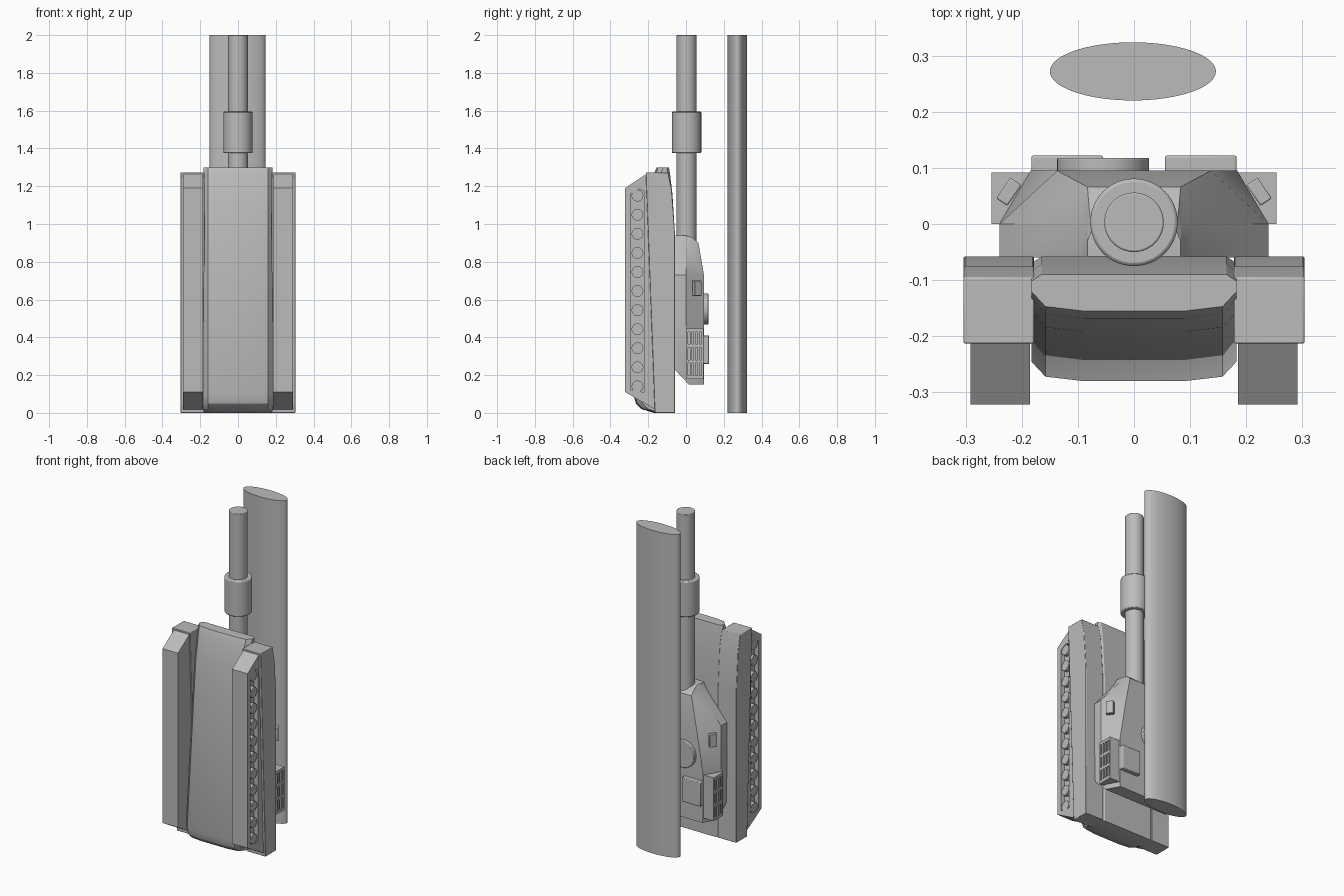
import bpy, bmesh, math
from mathutils import Matrix, Vector

old = bpy.data.objects.get("Cube")
if old:
    bpy.data.objects.remove(old, do_unlink=True)

grey = bpy.data.materials.new("plain_grey")
grey.use_nodes = True
colour = (0.5, 0.5, 0.5, 1)
grey.diffuse_color = colour
grey.node_tree.nodes["Principled BSDF"].inputs["Base Color"].default_value = colour


def finish(name, bm, bevel=0):
    bmesh.ops.recalc_face_normals(bm, faces=bm.faces)
    mesh = bpy.data.meshes.new(name)
    bm.to_mesh(mesh)
    bm.free()
    mesh.materials.append(grey)
    obj = bpy.data.objects.new(name, mesh)
    bpy.context.collection.objects.link(obj)
    if bevel:
        mod = obj.modifiers.new("Bevel", "BEVEL")
        mod.width, mod.segments = bevel, 2
    bpy.ops.object.select_all(action="DESELECT")
    obj.select_set(True)
    bpy.context.view_layer.objects.active = obj
    bpy.ops.object.shade_smooth_by_angle(angle=math.radians(28))
    return obj


def loft(name, sections, bevel=0):
    """Skin a row of outlines and cap both ends."""
    bm = bmesh.new()
    rings = [[bm.verts.new(p) for p in s] for s in sections]
    n = len(rings[0])
    for a, b in zip(rings, rings[1:]):
        for i in range(n):
            j = (i + 1) % n
            bm.faces.new((a[i], a[j], b[j], b[i]))
    bm.faces.new(rings[0])
    bm.faces.new(rings[-1])
    return finish(name, bm, bevel)


def mirrored(half, z):
    """Full outline at height z from its +x half."""
    return [(x, y, z) for x, y in half] + [(-x, y, z) for x, y in reversed(half)]


def box(name, lo, hi, bevel=0, turn=0):
    lo, hi = Vector(lo), Vector(hi)
    bm = bmesh.new()
    bmesh.ops.create_cube(bm, size=1, matrix=Matrix.Translation((lo + hi) / 2)
                          @ Matrix.Rotation(turn, 4, "Z") @ Matrix.Diagonal((*(hi - lo), 1)))
    return finish(name, bm, bevel)


def cylinder(name, centre, radius, depth, axis="Z", bevel=0, sides=48, squash=1):
    turn = {"X": Matrix.Rotation(math.pi / 2, 4, "Y"),
            "Y": Matrix.Rotation(math.pi / 2, 4, "X"), "Z": Matrix.Identity(4)}[axis]
    bm = bmesh.new()
    bmesh.ops.create_cone(bm, cap_ends=True, segments=sides, radius1=radius, radius2=radius,
                          depth=depth, matrix=Matrix.Translation(centre) @ turn
                          @ Matrix.Diagonal((1, squash, 1, 1)))
    return finish(name, bm, bevel)


# Central hull: chamfered belly, rounded at the tail
def hull_section(z, back, front):
    return mirrored([(0.183, back - 0.012), (0.183, front + 0.035), (0.158, front + 0.008),
                     (0.09, front), (0.0, front)][:4][::-1] + [(0.165, back)], z)


hull = [(1.3, -0.09, -0.155), (1.27, -0.085, -0.168), (1.16, -0.072, -0.185),
        (1.13, -0.07, -0.192), (0.94, -0.058, -0.21), (0.1, -0.058, -0.28),
        (0.05, -0.058, -0.265), (0.02, -0.058, -0.235), (0, -0.058, -0.17)]
loft("hull", [hull_section(*h) for h in hull])

# Fenders, tracks and road wheels
fender = [(-0.213, 1.274), (-0.095, 1.272), (-0.075, 1.18), (-0.058, 0.94),
          (-0.058, 0), (-0.165, 0)]
track = [(-0.322, 0.11), (-0.322, 1.19), (-0.2, 1.272), (-0.15, 1.272), (-0.15, 0.01)]
recess = [(-0.292, 0.12), (-0.292, 1.16), (-0.25, 1.185), (-0.222, 1.175), (-0.222, 0.11)]
for side, s in (("left", 1), ("right", -1)):
    def at(x, outline):
        return [(s * x, y, z) for y, z in outline]
    loft(side + "_fender", [at(0.178, fender), at(0.304, fender)], 0.003)
    loft(side + "_track", [at(0.185, track), at(0.291, track),
                           at(0.291, recess), at(0.265, recess)])
    for i in range(11):
        cylinder(side + "_wheel", (s * 0.265, -0.257, 0.14 + 0.101 * i),
                 0.031, 0.046, "X", sides=24)

# Turret: narrow sloped face, wide body, undercut rear
turret = [
    (0.94, [(0.083, -0.06), (0.083, -0.03), (0.075, -0.01)]),
    (0.93, [(0.085, -0.06), (0.085, -0.01), (0.08, 0.03)]),
    (0.9, [(0.1, -0.06), (0.1, 0), (0.083, 0.066)]),
    (0.73, [(0.24, -0.06), (0.24, 0), (0.137, 0.095)]),
    (0.45, [(0.24, -0.06), (0.24, 0), (0.184, 0.095)]),
    (0.23, [(0.235, -0.06), (0.235, 0), (0.184, 0.095)]),
    (0.15, [(0.22, 0.015), (0.215, 0.03), (0.18, 0.095)]),
]
loft("turret", [mirrored(half, z) for z, half in turret])

# Roof fittings
cylinder("cupola", (-0.055, 0.1, 0.55), 0.082, 0.036, "Y", 0.003)
for side, s in (("left", 1), ("right", -1)):
    box(side + "_hatch", (s * 0.119 - 0.064, 0.08, 0.26), (s * 0.119 + 0.064, 0.122, 0.41), 0.004)
    box(side + "_sight", (s * 0.223 - 0.012, 0.035, 0.62), (s * 0.223 + 0.012, 0.08, 0.7),
        0.003, s * math.radians(34))

    # Side vents: a backing box with a raised grid of bars
    def part(name, depth, y0, y1, z0, z1):
        xs = sorted((s * 0.18, s * depth))
        box(side + name, (xs[0], y0, z0), (xs[1], y1, z1))
    part("_vent", 0.243, 0, 0.092, 0.18, 0.44)
    for i in range(4):
        z = 0.18 + 0.083 * i
        part("_vent_bar", 0.254, 0, 0.092, z, z + 0.018)
    for i in range(5):
        y = 0.0205 * i
        part("_vent_slat", 0.2535, y, y + 0.01, 0.181, 0.439)

# Gun barrel with thick sleeve
cylinder("barrel", (0, 0.003, 1.4), 0.053, 1.2, bevel=0.003)
cylinder("barrel_sleeve", (0, 0.003, 1.485), 0.078, 0.22, bevel=0.006)

# Elliptical column behind
cylinder("rear_column", (-0.002, 0.272, 1), 0.148, 2, sides=64, squash=0.35)
